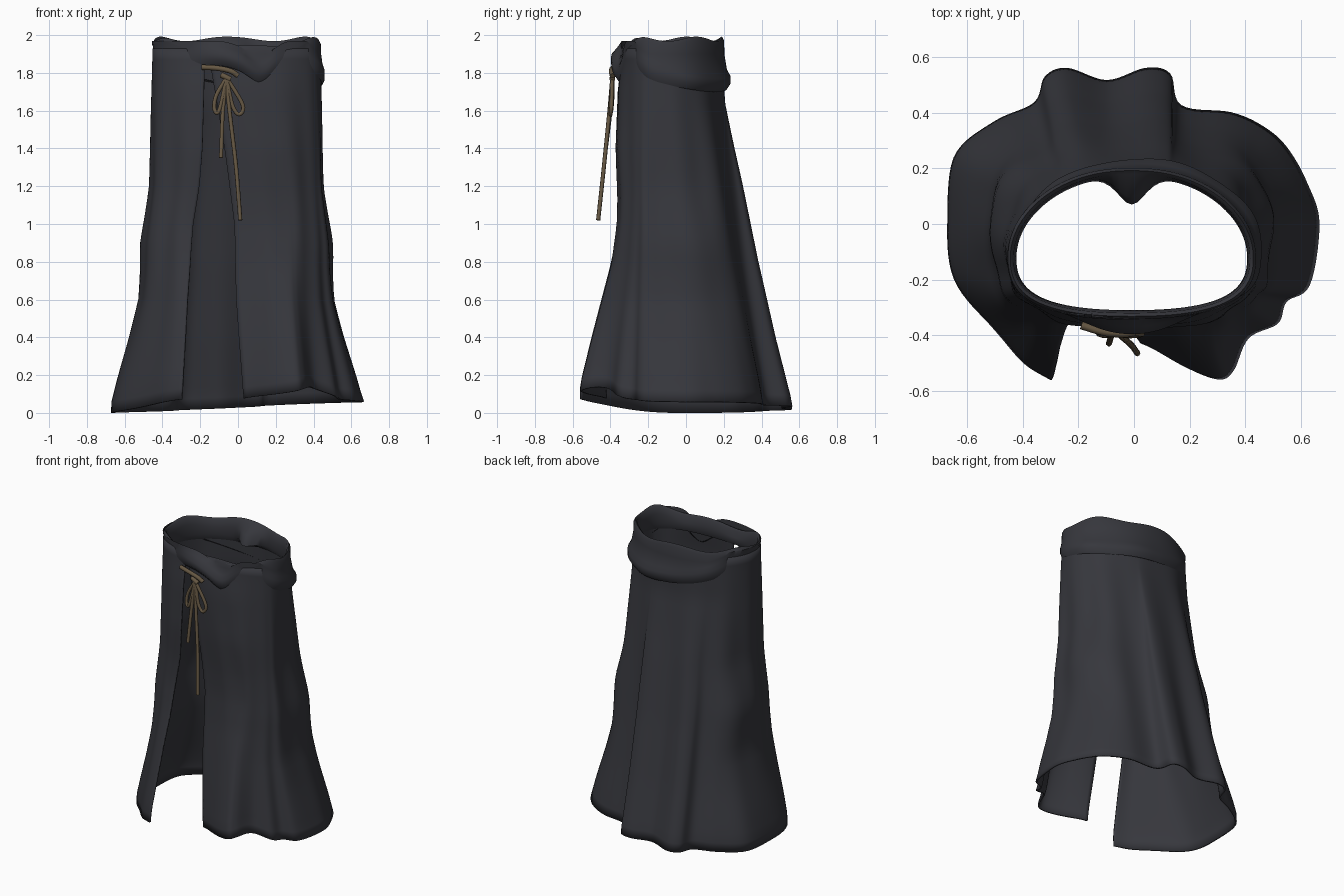
import bpy
from math import sin, cos, radians, degrees, atan2, exp
from mathutils import Vector

cube = bpy.data.objects.get("Cube")
if cube:
    bpy.data.objects.remove(cube)


def material(name, rgb):
    m = bpy.data.materials.new(name)
    m.use_nodes = True
    m.diffuse_color = (*rgb, 1)
    m.node_tree.nodes["Principled BSDF"].inputs["Base Color"].default_value = (*rgb, 1)
    return m


CLOTH = material("charcoal cloth", (0.037, 0.038, 0.046))
CORD = material("brown cord", (0.13, 0.095, 0.055))


def lookup(table, x):
    """Piecewise linear value of x in a sorted list of pairs."""
    if x <= table[0][0]:
        return table[0][1]
    for (a, va), (b, vb) in zip(table, table[1:]):
        if x <= b:
            return va + (vb - va) * (x - a) / (b - a)
    return table[-1][1]


def spline(pts, steps):
    """Catmull-Rom curve through the points."""
    p = [Vector(q) for q in pts]
    p = [2 * p[0] - p[1]] + p + [2 * p[-1] - p[-2]]
    out = []
    for i in range(1, len(p) - 2):
        a, b, c, d = p[i - 1:i + 3]
        for s in range(steps):
            t = s / steps
            out.append(0.5 * (2 * b + (c - a) * t + (2 * a - 5 * b + 4 * c - d) * t * t
                              + (3 * b - a - 3 * c + d) * t ** 3))
    return out + [p[-2]]


def mix(a, b, t):
    return a + (b - a) * t


def bump(x, centre, width):
    return exp(-((x - centre) / width) ** 2)


def grid_object(name, columns, closed):
    """Smooth cloth surface from columns of equal length."""
    rows, n = len(columns[0]), len(columns)
    faces = []
    for i in range(n if closed else n - 1):
        j = (i + 1) % n
        for r in range(rows - 1):
            faces.append((i * rows + r, j * rows + r, j * rows + r + 1, i * rows + r + 1))
    me = bpy.data.meshes.new(name)
    me.from_pydata([v for c in columns for v in c], [], faces)
    me.materials.append(CLOTH)
    ob = bpy.data.objects.new(name, me)
    bpy.context.collection.objects.link(ob)
    bpy.ops.object.select_all(action='DESELECT')
    bpy.context.view_layer.objects.active = ob
    ob.select_set(True)
    bpy.ops.object.shade_smooth_by_angle(angle=radians(50))
    return ob


def waist(a, grow=0.0):
    """Egg-shaped waist outline, fuller in front; a is the angle from the front towards +x."""
    s, c = sin(a), cos(a)
    sq = lambda v: (1 if v > 0 else -1) * abs(v) ** 0.9
    return (0.445 + grow) * sq(s) - 0.008, -0.07 - (0.27 + grow) * sq(c) - 0.055 * s * s


# Skirt: open wrap, lofted from the waist outline to the pleated hem
hem = [(.03, -.43), (.16, -.5), (.30, -.56), (.36, -.53), (.41, -.41), (.52, -.36), (.55, -.28),
       (.63, -.22), (.67, 0), (.62, .15), (.55, .28), (.47, .35), (.35, .40), (.17, .43),
       (.13, .54), (.04, .56), (-.10, .52), (-.24, .56), (-.32, .53), (-.36, .44), (-.50, .37),
       (-.65, .24), (-.67, 0), (-.65, -.20), (-.52, -.36), (-.41, -.49), (-.30, -.56)]
flare_side = [(.05, 1), (.2, .82), (.4, .55), (.6, .31), (.75, .24), (.9, .22), (1.05, .13),
              (1.2, .05), (1.6, .03), (1.9, 0)]
flare_front = [(.15, 1), (.4, .73), (.6, .5), (.8, .27), (1.0, .12), (1.15, .1), (1.4, .17),
               (1.7, .12), (1.9, 0)]
flare_back = [(.05, 1), (.4, .75), (.8, .5), (1.2, .28), (1.4, .16), (1.65, .02), (1.9, 0)]
left_edge = [(.1, 1), (.6, .97), (1.0, .95), (1.2, .8), (1.4, .6), (1.8, .1), (1.9, 0)]
right_edge = [(.1, 1), (.6, .95), (1.0, .65), (1.2, .3), (1.4, .12), (1.8, 0)]
waist_angle = [(4, -17), (60, 60), (270, 270), (331, 340)]

columns = []
for h in spline([(x, y, 0) for x, y in hem], 7):
    hem_deg = degrees(atan2(h.x, -(h.y + 0.02))) % 360
    a = radians(lookup(waist_angle, hem_deg))
    wx, wy = waist(a)
    bottom = 0.03 + 0.06 * max(0, cos(a)) ** 2 + 0.03 * sin(a) + 0.05 * bump(hem_deg, 42, 14)
    edge = left_edge if hem_deg < 180 else right_edge
    hip = bump(min(hem_deg, 360 - hem_deg), 115, 20)
    col = []
    for r in range(33):
        z = mix(bottom, 1.93, r / 32)
        tx = mix(lookup(edge, z), lookup(flare_side, z), abs(sin(a)))
        ty = mix(lookup(flare_front, z), lookup(flare_back, z), (1 - cos(a)) / 2)
        fold = 0.007 * sin(11 * a + 0.8 * z) * min(1, (1.93 - z) * 1.5) * min(1, z + 0.3)
        fold += 0.03 * hip * bump(z, 0.88, 0.22)
        if r == 0:
            tx = ty = 1
        col.append((mix(wx, h.x, tx) + fold * sin(a), mix(wy, h.y, ty) - fold * cos(a), z))
    columns.append(col)
skirt = grid_object("wrap_skirt", columns, False)
thick = skirt.modifiers.new("thickness", 'SOLIDIFY')
thick.thickness = 0.012
thick.offset = -1

# Waistband: flush on the right, rolled at the back left and bunched at the front knot
columns = []
for i in range(144):
    d = i * 2.5 - 180
    a = radians(d)
    roll = max(0, cos(a - radians(145))) ** 0.7
    bunch = bump(d, 0, 21)
    low = 1.84 - 0.14 * roll - 0.09 * bump(d, 14, 12)
    bulge = -0.004 + 0.042 * roll + 0.06 * bunch + 0.005 * roll * sin(7 * a)
    top = 1.98 - 0.045 * max(0, cos(a)) ** 3 + 0.012 * sin(a * 6 + 1)
    inner = -0.03 - 0.1 * bump(abs(d), 180, 9)
    profile = [(-0.015, low + .02), (bulge * .6 - .005, low), (bulge, low + .03),
               (bulge, low + .07), (bulge * .5, low + .1), (0.003, max(low + .13, 1.9)),
               (0.002, top - .02), (-0.008, top), (-0.02, top - .012), (inner * .8, top - .06),
               (inner, 1.86), (-0.015, 1.82)]
    columns.append([(*waist(a, g), z) for g, z in profile])
grid_object("rolled_waistband", columns, True)


# Cord tie: belt wrap, bow loops and hanging tails
def cord(name, pts, radius=0.011):
    cu = bpy.data.curves.new(name, 'CURVE')
    cu.dimensions = '3D'
    cu.bevel_depth = radius
    cu.bevel_resolution = 2
    cu.use_fill_caps = True
    sp = cu.splines.new('POLY')
    path = spline(pts, 6)
    sp.points.add(len(path) - 1)
    for q, v in zip(sp.points, path):
        q.co = (*v, 1)
    sp.use_smooth = True
    cu.materials.append(CORD)
    ob = bpy.data.objects.new(name, cu)
    bpy.context.collection.objects.link(ob)


knot = (-.06, -.39, 1.775)
cord("cord_wrap", [(-.19, -.365, 1.83), (-.11, -.388, 1.825), (-.04, -.395, 1.81),
                   (0, -.39, 1.785)], 0.014)
cord("cord_knot", [(-.09, -.385, 1.79), knot, (-.04, -.39, 1.765)], 0.015)
cord("right_bow_loop", [knot, (-.115, -.39, 1.68), (-.125, -.395, 1.61), (-.10, -.40, 1.60), knot])
cord("left_bow_loop", [knot, (-.03, -.40, 1.63), (.005, -.40, 1.58), (.025, -.395, 1.63), knot])
cord("short_tail", [knot, (-.08, -.40, 1.6), (-.09, -.43, 1.35)])
cord("long_tail", [knot, (-.045, -.405, 1.6), (-.01, -.435, 1.3), (.012, -.465, 1.02)])
